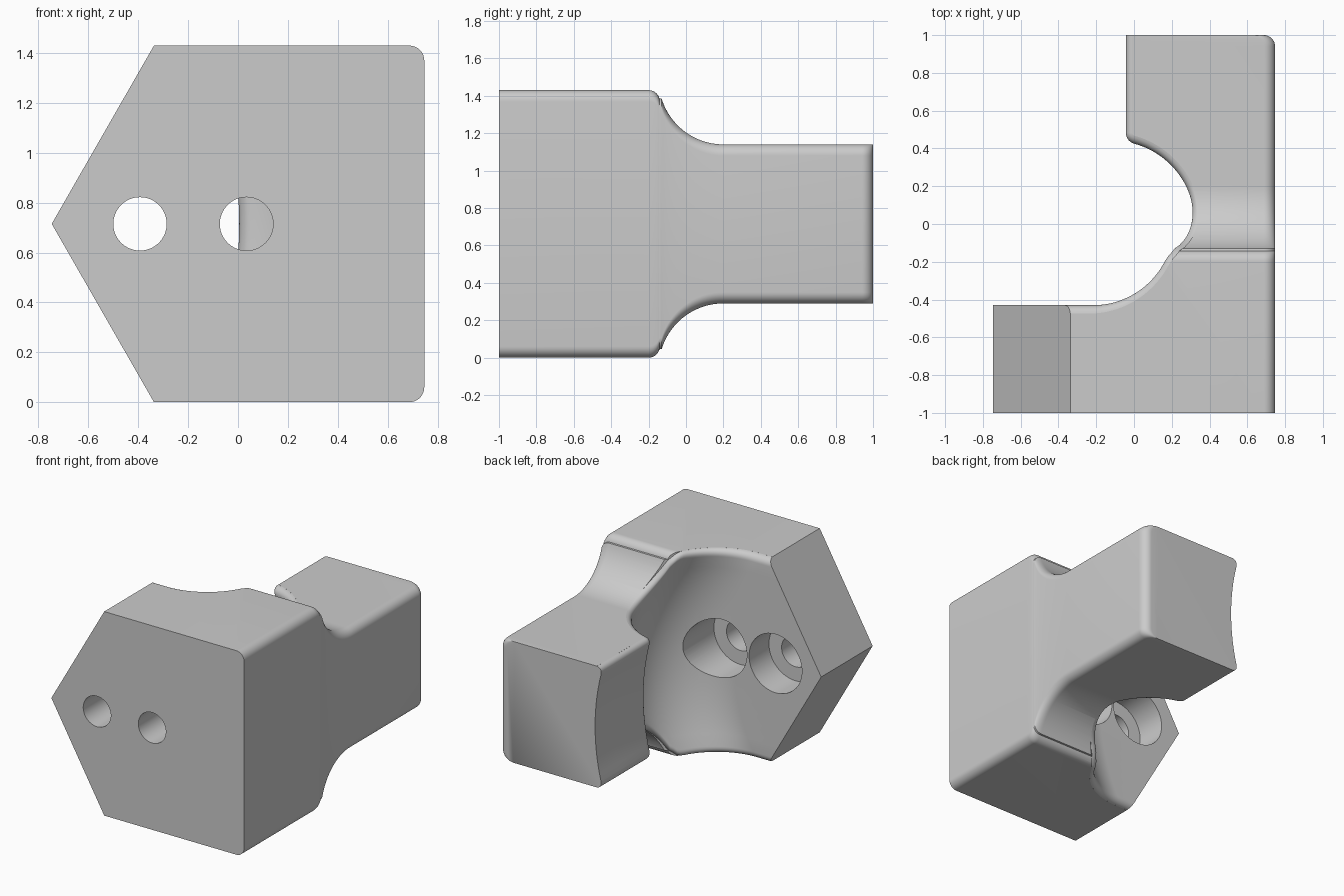
import bpy, bmesh
from math import sin, cos, pi, radians, sqrt, atan2
from mathutils import Matrix

old = bpy.data.objects.get("Cube")
if old:
    bpy.data.objects.remove(old, do_unlink=True)

MID = 0.715      # half height of the wide block, and height of its middle
NECK = 0.425     # half height of the narrow arm
SIDE = 0.747     # x of the flat outer side
ROUND = 0.06     # radius of the outer rounded edges
FLARE = 0.05     # radius of the rounding along the scoop rim


def arc(cx, cy, r, a, b, n):
    angles = [radians(a + (b - a) * i / n) for i in range(n + 1)]
    return [(cx + r * cos(t), cy + r * sin(t)) for t in angles]


def loft(name, rings):
    """Solid skinned over closed rings that have equal point counts."""
    bm = bmesh.new()
    loops = [[bm.verts.new(p) for p in ring] for ring in rings]
    n = len(loops[0])
    for a, b in zip(loops, loops[1:]):
        for i in range(n):
            j = (i + 1) % n
            bm.faces.new((a[i], a[j], b[j], b[i]))
    bm.faces.new(loops[0])
    bm.faces.new(loops[-1])
    bmesh.ops.recalc_face_normals(bm, faces=bm.faces)
    return to_object(name, bm)


def to_object(name, bm):
    mesh = bpy.data.meshes.new(name)
    bm.to_mesh(mesh)
    bm.free()
    obj = bpy.data.objects.new(name, mesh)
    bpy.context.collection.objects.link(obj)
    return obj


def cut(target, cutter):
    cutter.hide_render = True
    mod = target.modifiers.new("cut", 'BOOLEAN')
    mod.operation, mod.solver, mod.object = 'DIFFERENCE', 'EXACT', cutter
    bpy.context.view_layer.objects.active = target
    bpy.ops.object.modifier_apply(modifier=mod.name)
    bpy.data.objects.remove(cutter, do_unlink=True)


# Half height along y: wide block, rounded shoulder, concave sweep, arm
outline = [(-1, MID)]
outline += arc(-0.2, MID - ROUND, ROUND, 90, 15, 8)
outline += arc(0.2, NECK + 0.345, 0.345, 197, 270, 20)
outline += [(1 - ROUND + ROUND * sin(radians(a)), NECK) for a in range(0, 91, 10)]


def half_height(y):
    if y <= outline[0][0]:
        return MID
    for (y0, h0), (y1, h1) in zip(outline, outline[1:]):
        if y <= y1:
            return h0 + (h1 - h0) * (y - y0) / (y1 - y0)
    return NECK


# Body: pointed section lofted front to back with rounded outer edges
def section(y, h):
    inset = max(0, y - (1 - ROUND))
    side = SIDE - ROUND + sqrt(max(0, ROUND ** 2 - inset ** 2))
    top = [(-SIDE + 0.41 * h / MID, h)]
    top += arc(side - ROUND, h - ROUND, ROUND, 90, 0, 8)
    ring = [(-SIDE, 0)] + top + [(x, -z) for x, z in reversed(top)]
    return [(x, y, MID + z) for x, z in ring]


body = loft("bracket_body", [section(y, h) for y, h in outline])

# Scoop plan: inner flange face, round pocket, arm corner, arm inner face
CX, CY, R = -0.065, 0.005, 0.435
ARM_X, CORNER = 0.005, 0.06
fx = ARM_X + CORNER
fy = CY + sqrt((R + CORNER) ** 2 - (fx - CX) ** 2)
tangent = atan2(fy - CY, fx - CX) * 180 / pi
plan = [(-2, CY - R), (-0.6, CY - R)]
plan += arc(CX, CY, R, -90, tangent, 64)
plan += arc(fx, fy, CORNER, tangent + 180, 180, 8)[1:]
plan += [(ARM_X, 0.8), (ARM_X, 1.3)]


def bow(z):
    """Sideways bow of the scoop wall, deepest at mid height."""
    bow_radius = 1.535
    return bow_radius - sqrt(bow_radius ** 2 - z * z)


def wall_normals(path):
    result = []
    for i in range(len(path)):
        a, b = path[max(i - 1, 0)], path[min(i + 1, len(path) - 1)]
        dx, dy = b[0] - a[0], b[1] - a[1]
        size = sqrt(dx * dx + dy * dy)
        result.append((dy / size, -dx / size))
    return result


# Rows: (fraction of straight wall, rim angle, extra height past the rim)
rim = [radians(a) for a in range(12, 85, 12)]
half_rows = [(i / 8, 0, 0) for i in range(1, 9)] + [(1, a, 0) for a in rim]
half_rows.append((1, rim[-1], 1))
rows = [(s, r) for r in reversed(half_rows) for s in (-1,)]
rows += [(1, (0, 0, 0))] + [(1, r) for r in half_rows]

normals = wall_normals(plan)
rings = []
for sign, (frac, angle, beyond) in rows:
    ring = []
    for (x, y), (nx, ny) in zip(plan, normals):
        h = half_height(y)
        z = frac * (h - FLARE) + FLARE * sin(angle)
        off = FLARE * (1 - cos(angle))
        px = x - bow(z) + nx * off
        if beyond:
            z = 1.0
        ring.append((px, y + ny * off, MID + sign * z))
    ring.append((-2.5, 1.3, ring[0][2]))
    rings.append(ring)
cut(body, loft("scoop_cutter", rings))


# Two bolt holes with wide counterbores opening into the scoop
def cylinder(name, x, y0, y1, r):
    bm = bmesh.new()
    turn = Matrix.Translation((x, (y0 + y1) / 2, MID)) @ Matrix.Rotation(pi / 2, 4, 'X')
    bmesh.ops.create_cone(bm, cap_ends=True, segments=64, radius1=r,
                          radius2=r, depth=y1 - y0, matrix=turn)
    return to_object(name, bm)


for hole_x in (-0.393, 0.034):
    cut(body, cylinder("bolt_hole_cutter", hole_x, -1.2, -0.3, 0.107))
    cut(body, cylinder("counterbore_cutter", hole_x, -0.65, -0.2, 0.205))

# Single grey finish
grey = bpy.data.materials.new("plain_grey")
grey.use_nodes = True
colour = (0.6, 0.6, 0.6, 1)
grey.diffuse_color = colour
grey.node_tree.nodes["Principled BSDF"].inputs["Base Color"].default_value = colour
body.data.materials.clear()
body.data.materials.append(grey)

bpy.ops.object.select_all(action='DESELECT')
body.select_set(True)
bpy.context.view_layer.objects.active = body
bpy.ops.object.shade_smooth_by_angle(angle=radians(30))
